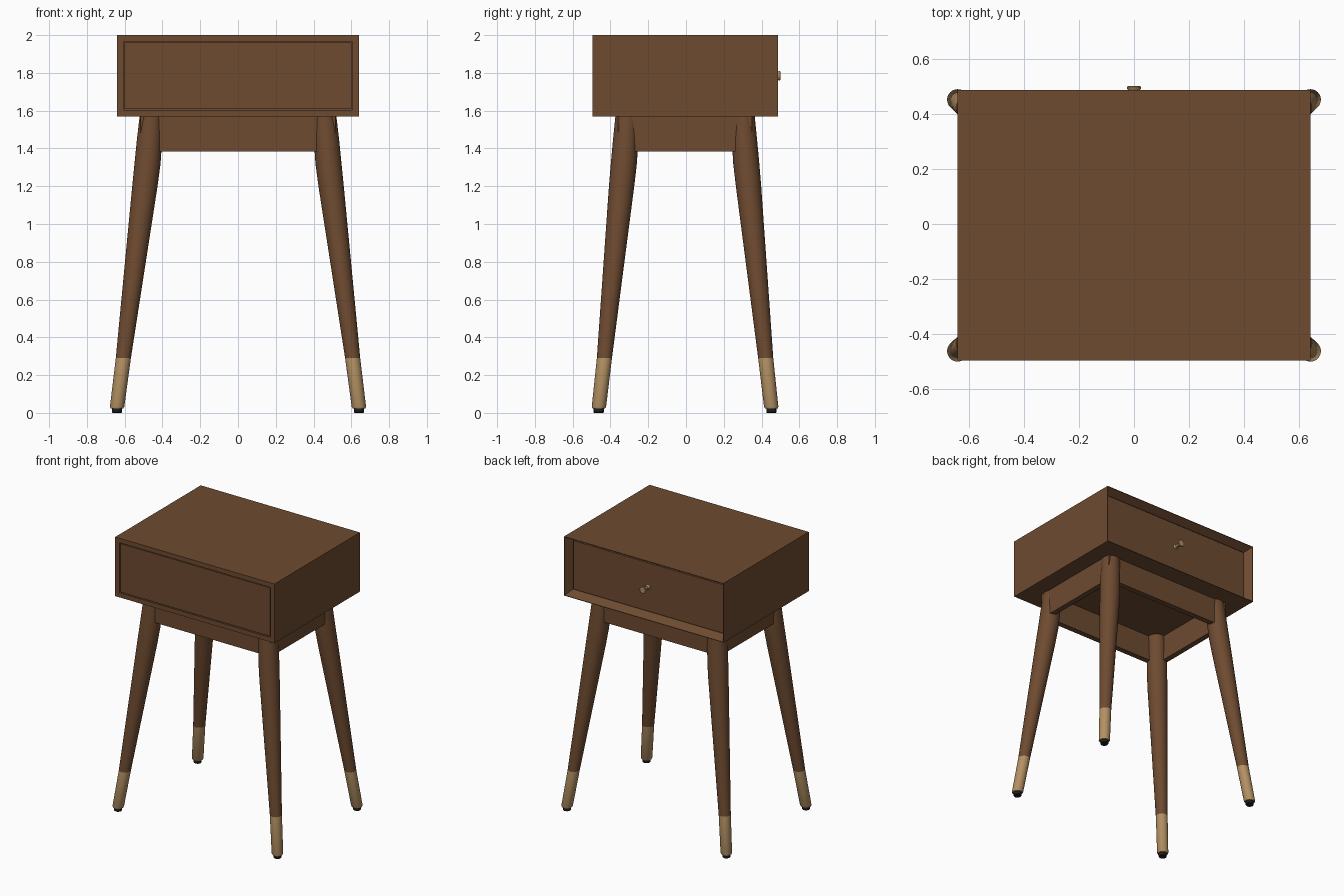
import bpy
import bmesh
from math import cos, sin, pi, radians

cube = bpy.data.objects.get("Cube")
if cube:
    bpy.data.objects.remove(cube, do_unlink=True)

MID_Y = -0.005   # depth centre of the body, the knob sticks out behind


def material(name, color, roughness=0.5):
    mat = bpy.data.materials.new(name)
    mat.use_nodes = True
    mat.diffuse_color = (*color, 1)
    node = next(n for n in mat.node_tree.nodes if n.type == 'BSDF_PRINCIPLED')
    node.inputs["Base Color"].default_value = (*color, 1)
    node.inputs["Roughness"].default_value = roughness
    return mat


WOOD = material("walnut wood", (0.155, 0.069, 0.030))
BRASS = material("pale brass", (0.45, 0.28, 0.125))
RUBBER = material("black rubber", (0.012, 0.012, 0.012))


def finish(name, bm, mat, smooth=False):
    bmesh.ops.recalc_face_normals(bm, faces=bm.faces)
    mesh = bpy.data.meshes.new(name)
    bm.to_mesh(mesh)
    bm.free()
    mesh.materials.append(mat)
    obj = bpy.data.objects.new(name, mesh)
    bpy.context.collection.objects.link(obj)
    if smooth:
        bpy.ops.object.select_all(action='DESELECT')
        obj.select_set(True)
        bpy.context.view_layer.objects.active = obj
        bpy.ops.object.shade_smooth_by_angle(angle=radians(35))
    return obj


def box_mesh(low, high):
    bm = bmesh.new()
    bmesh.ops.create_cube(bm, size=1)
    for v in bm.verts:
        v.co = [(a + b) / 2 + c * (b - a) for a, b, c in zip(low, high, v.co)]
    return bm


def box(name, low, high):
    return finish(name, box_mesh(low, high), WOOD)


def loft(name, sections, mat, sides=32):
    """Skin level circles given as (x, y, z, radius), capped at both ends."""
    bm = bmesh.new()
    rings = []
    for x, y, z, r in sections:
        rings.append([bm.verts.new((x + r * cos(2 * pi * i / sides),
                                    y + r * sin(2 * pi * i / sides), z))
                      for i in range(sides)])
    for a, b in zip(rings, rings[1:]):
        for i in range(sides):
            j = (i + 1) % sides
            bm.faces.new((a[i], a[j], b[j], b[i]))
    bm.faces.new(rings[0])
    bm.faces.new(rings[-1])
    return finish(name, bm, mat, smooth=True)


# Cabinet shell: square rebate at the front, bevelled frame at the back
W, D, BOTTOM, TOP = 0.64, 0.491, 1.57, 2.0
FRONT, BACK = MID_Y - D, MID_Y + D
RIM = 0.033
bm = box_mesh((-W, FRONT, BOTTOM), (W, BACK, TOP))
bm.normal_update()


def inset(face, thickness, depth):
    bmesh.ops.inset_region(bm, faces=[face], thickness=thickness, depth=depth,
                           use_even_offset=True)
    bm.normal_update()


front = min(bm.faces, key=lambda f: f.normal.y)
back = max(bm.faces, key=lambda f: f.normal.y)
inset(front, RIM, 0)
inset(front, 0.0002, -0.015)
inset(back, 0.004, 0)
inset(back, RIM - 0.004, -0.05)
inset(back, 0.0002, -0.03)
finish("cabinet_shell", bm, WOOD)

# Infill panel and drawer front, each with a small shadow gap
gap = RIM + 0.006
box("front_panel", (-W + gap, FRONT + 0.003, BOTTOM + gap),
    (W - gap, FRONT + 0.015, TOP - gap))
box("drawer_front", (-W + gap, BACK - 0.08, BOTTOM + gap),
    (W - gap, BACK - 0.05, TOP - gap))

# Flared drawer knob
knob = loft("drawer_knob", [(0, 0, z, r) for z, r in (
    (0, 0.017), (0.005, 0.016), (0.012, 0.010), (0.035, 0.011),
    (0.047, 0.018), (0.055, 0.025), (0.061, 0.026), (0.064, 0.022))], BRASS)
knob.location = (0, BACK - 0.05, 1.785)
knob.rotation_euler = (-pi / 2, 0, 0)

# Apron rails under the cabinet
AX, AY, THICK, LOW = 0.515, 0.355, 0.04, 1.385
for side, s in (("left", 1), ("right", -1)):
    xs = sorted((s * AX, s * (AX - THICK)))
    box(side + "_apron", (xs[0], MID_Y - AY, LOW), (xs[1], MID_Y + AY, BOTTOM))
for side, s in (("back", 1), ("front", -1)):
    ys = sorted((MID_Y + s * AY, MID_Y + s * (AY - THICK)))
    inner = AX - THICK
    box(side + "_apron", (-inner, ys[0], LOW), (inner, ys[1], BOTTOM))

# Splayed legs: (x, y, z, radius) from the top down
LEG = [(0.459, 0.307, 1.57, 0.062), (0.469, 0.315, 1.44, 0.067),
       (0.479, 0.324, 1.32, 0.069), (0.493, 0.336, 1.20, 0.067),
       (0.607, 0.427, 0.29, 0.040)]
TIP = [(0.607, 0.427, 0.29, 0.040), (0.640, 0.456, 0.032, 0.038),
       (0.641, 0.457, 0.024, 0.034)]
GLIDE = [(0.641, 0.457, 0.026, 0.027), (0.641, 0.457, 0.004, 0.027),
         (0.641, 0.457, 0, 0.024)]
for depth_name, sy in (("front", -1), ("back", 1)):
    for side, sx in (("left", 1), ("right", -1)):
        for part, path, mat in (("leg", LEG, WOOD), ("leg_tip", TIP, BRASS),
                                ("foot_glide", GLIDE, RUBBER)):
            loft(f"{depth_name}_{side}_{part}",
                 [(sx * x, MID_Y + sy * y, z, r) for x, y, z, r in path], mat)
